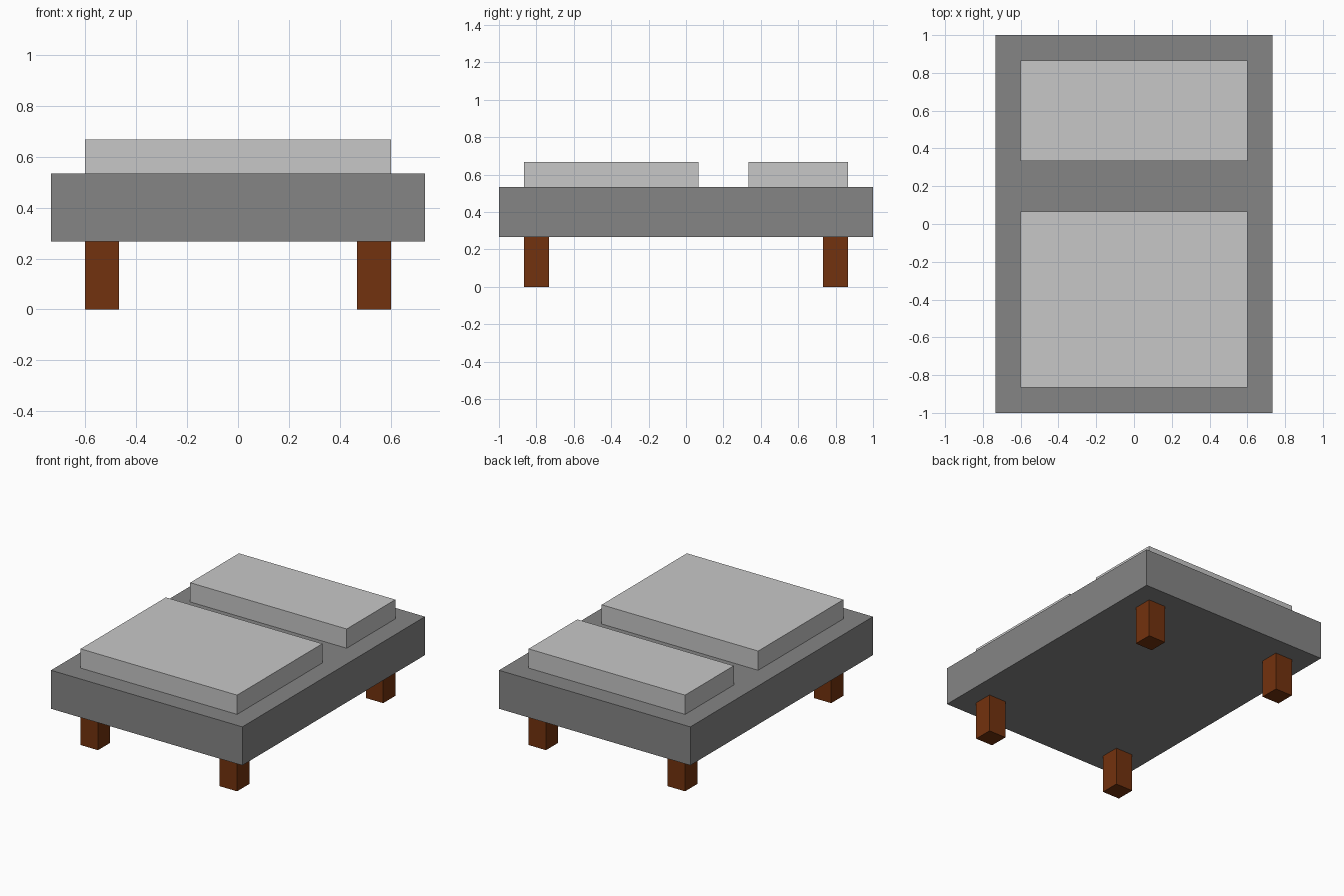
import bpy

if "Cube" in bpy.data.objects:
    bpy.data.objects.remove(bpy.data.objects["Cube"])

U = 2 / 15  # the model sits on a regular grid of this step


def material(name, rgb):
    m = bpy.data.materials.new(name)
    m.diffuse_color = (*rgb, 1)
    m.use_nodes = True
    m.node_tree.nodes["Principled BSDF"].inputs["Base Color"].default_value = m.diffuse_color
    return m


wood = material("brown wood", (0.171, 0.032, 0.0044))
dark_grey = material("dark grey", (0.235, 0.235, 0.235))
light_grey = material("light grey", (0.572, 0.572, 0.572))


def box(name, lo, hi, mat):
    """Box between two corners given in grid steps."""
    centre = [(a + b) / 2 * U for a, b in zip(lo, hi)]
    bpy.ops.mesh.primitive_cube_add(size=1, location=centre)
    ob = bpy.context.object
    ob.name = name
    ob.scale = [(b - a) * U for a, b in zip(lo, hi)]
    bpy.ops.object.transform_apply(location=False, rotation=False, scale=True)
    ob.data.materials.append(mat)
    return ob


# Base slab and the two raised cushions
box("base", (-5.5, -7.5, 2), (5.5, 7.5, 4), dark_grey)
box("front_cushion", (-4.5, -6.5, 4), (4.5, 0.5, 5), light_grey)
box("back_cushion", (-4.5, 2.5, 4), (4.5, 6.5, 5), light_grey)

# Four square legs
for y_name, y in (("front", -6), ("back", 6)):
    for x_name, x in (("left", -4), ("right", 4)):
        box(f"{y_name}_{x_name}_leg", (x - 0.5, y - 0.5, 0),
            (x + 0.5, y + 0.5, 2), wood)
